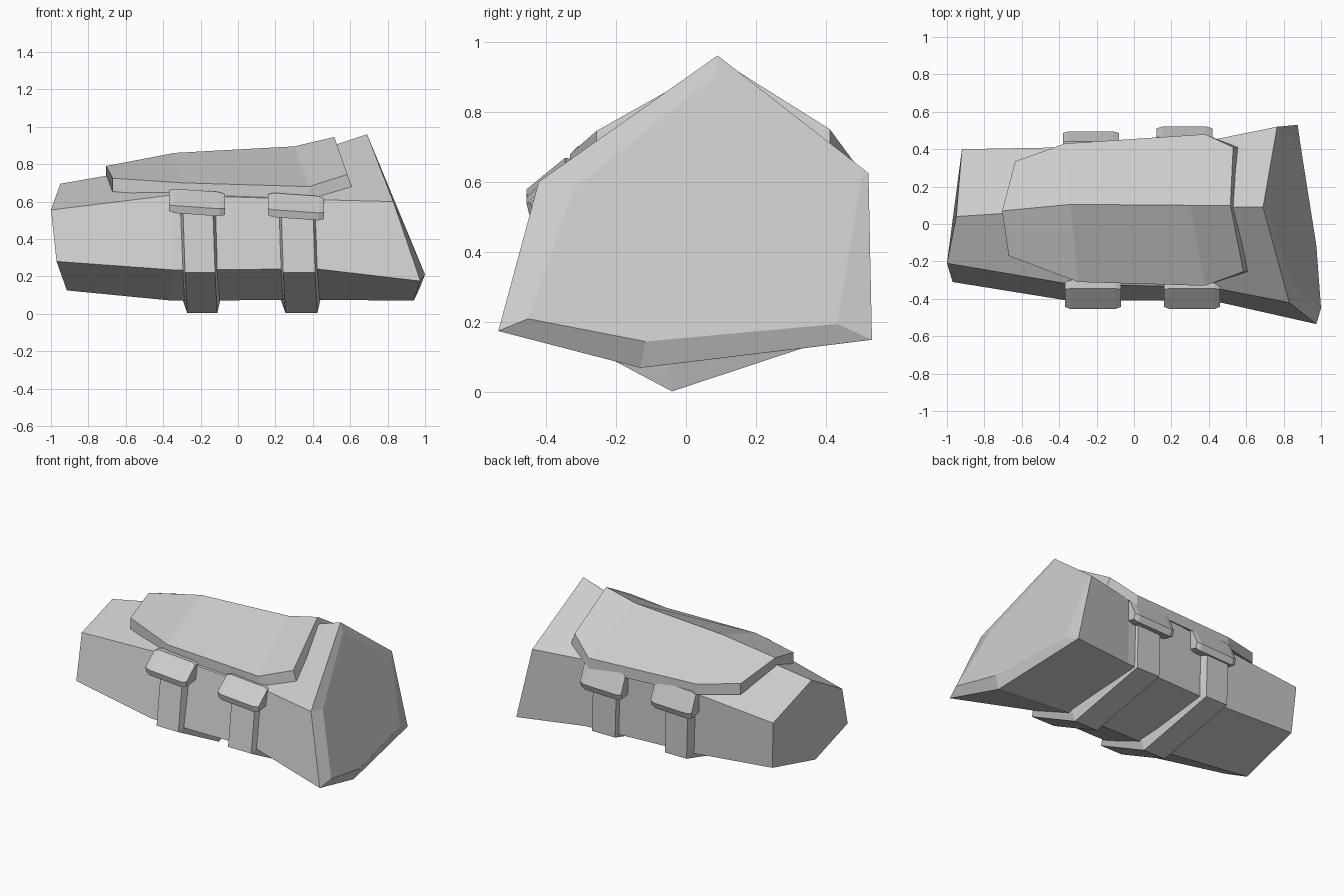
import bpy, bmesh
from mathutils import Vector

if "Cube" in bpy.data.objects:
    bpy.data.objects.remove(bpy.data.objects["Cube"], do_unlink=True)

grey = bpy.data.materials.new("plain_grey")
grey.use_nodes = True
colour = (0.6, 0.6, 0.6, 1)
grey.diffuse_color = colour
grey.node_tree.nodes["Principled BSDF"].inputs["Base Color"].default_value = colour


def loft(name, rings):
    """Join closed rings of equal length and cap both ends."""
    bm = bmesh.new()
    loops = [[bm.verts.new(p) for p in ring] for ring in rings]
    n = len(loops[0])
    for a, b in zip(loops, loops[1:]):
        for i in range(n):
            j = (i + 1) % n
            bm.faces.new((a[i], a[j], b[j], b[i]))
    bm.faces.new(loops[0])
    bm.faces.new(loops[-1])
    bmesh.ops.recalc_face_normals(bm, faces=bm.faces)
    mesh = bpy.data.meshes.new(name)
    bm.to_mesh(mesh)
    bm.free()
    mesh.materials.append(grey)
    obj = bpy.data.objects.new(name, mesh)
    bpy.context.collection.objects.link(obj)
    return obj


# Six-sided sleeve: ridge, front upper, front lower, keel, back lower, back upper
loft("sleeve_body", [
    [(-.95, .04, .695), (-1, -.21, .555), (-.97, -.31, .28),
     (-.915, -.05, .125), (-.90, .38, .23), (-.92, .40, .54)],
    [(-.35, .08, .80), (-.35, -.32, .635), (-.35, -.41, .235),
     (-.35, -.06, .07), (-.35, .41, .19), (-.35, .41, .59)],
    [(.42, .09, .87), (.42, -.34, .61), (.42, -.41, .24),
     (.42, -.08, .075), (.42, .45, .18), (.42, .45, .62)],
    [(.69, .09, .96), (.83, -.42, .60), (.975, -.535, .175),
     (.94, -.13, .07), (.875, .53, .15), (.765, .52, .625)],
    [(.714, .08, .90), (.847, -.32, .58), (1, -.45, .21),
     (.975, -.115, .145), (.889, .43, .195), (.775, .50, .61)],
])

# Ridged top plate: each row gives front edge, ridge and back edge
rows = [
    [(-.67, -.17, .725), (-.705, .07, .79), (-.635, .335, .70)],
    [(-.30, -.31, .70), (-.34, .105, .86), (-.37, .43, .665)],
    [(.38, -.33, .68), (.30, .10, .895), (.38, .48, .655)],
    [(.585, -.255, .745), (.515, .10, .945), (.53, .41, .75)],
]
plate = []
for k, row in enumerate(rows):
    shift = .025 if k == 3 else 0
    under = [Vector((x + shift, y, z - .072)) for x, y, z in row]
    plate.append([Vector(p) for p in row] + under[::-1])
loft("top_plate", plate)

# Strap path runs from the front clip under the sleeve to the back clip
path = [(-.385, .58), (-.45, .22), (-.04, .003), (.465, .17), (.465, .55)]
inner = [(-.31, .58), (-.38, .25), (-.05, .09), (.40, .21), (.40, .55)]
leans = [0, .012, .024, -.035, -.045]


def strap(name, x0, x1):
    rings = []
    for (y, z), (u, v), lean in zip(path, inner, leans):
        a, b = x0 + lean, x1 + lean
        rings.append([(a, u, v), (a + .02, y, z), (b - .02, y, z), (b, u, v)])
    loft(name, rings)


# Clips have slightly tapered ends
def clip(name, cx, profile, tilt):
    cy = sum(p[0] for p in profile) / len(profile)
    cz = sum(p[1] for p in profile) / len(profile)
    rings = []
    for dx, shrink in ((-.15, .15), (-.12, 0), (.12, 0), (.15, .15)):
        rings.append([(cx + dx, y + (cy - y) * shrink,
                       z + (cz - z) * shrink + tilt * dx) for y, z in profile])
    loft(name, rings)


front_profile = [(-.30, .655), (-.345, .66), (-.455, .57), (-.445, .53), (-.32, .55)]
back_profile = [(.39, .61), (.45, .615), (.505, .49), (.49, .45), (.40, .47)]
for label, x0, x1, front_x, back_x, dy in (
        ("right", -.315, -.115, -.22, -.23, -.01),
        ("left", .21, .42, .31, .27, .015)):
    strap(label + "_strap", x0, x1)
    drop = 0 if label == "right" else -.022
    clip(label + "_front_clip", front_x,
         [(y, z + drop) for y, z in front_profile], -.07)
    clip(label + "_back_clip", back_x,
         [(y + dy, z) for y, z in back_profile], .03)
